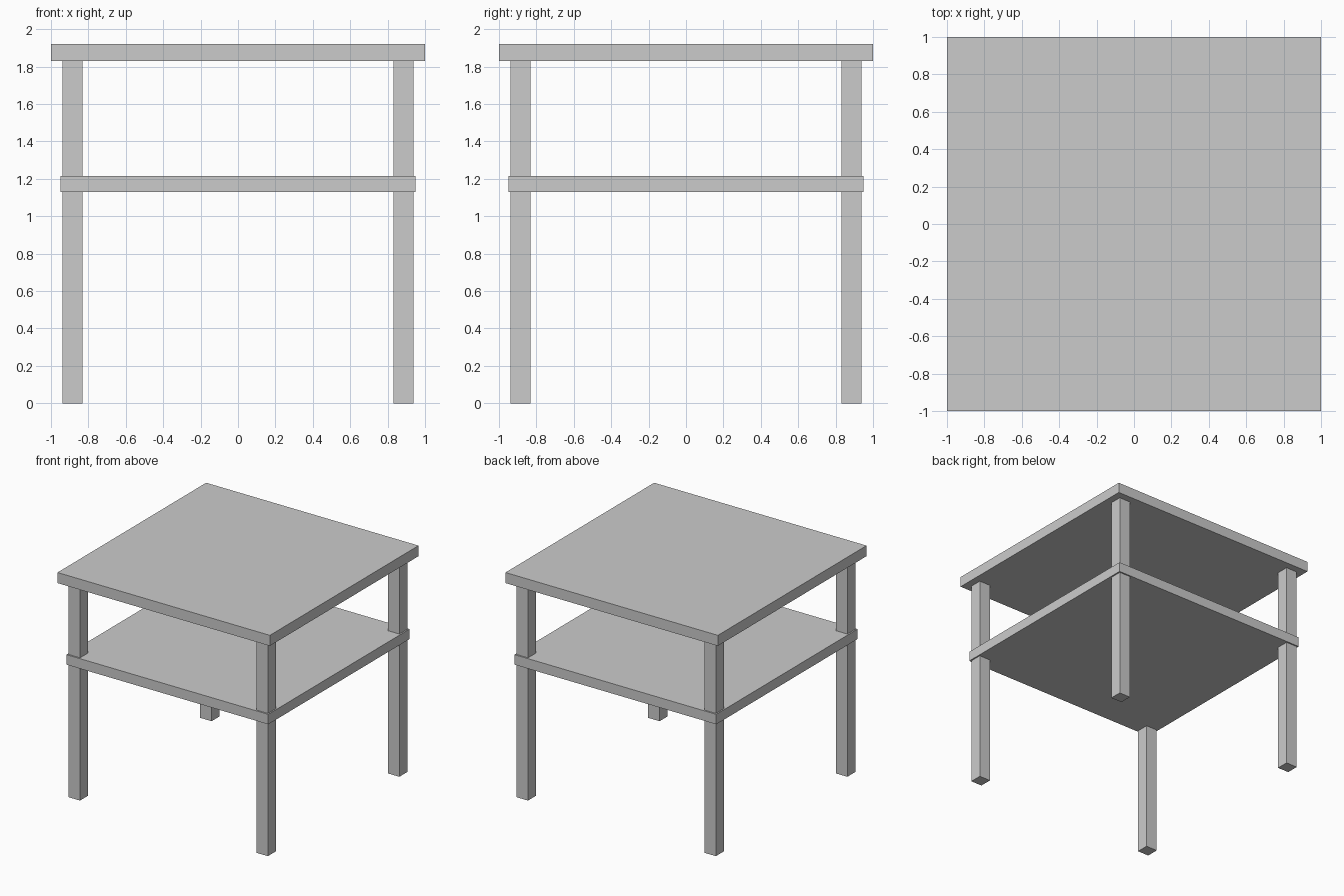
import bpy

if "Cube" in bpy.data.objects:
    bpy.data.objects.remove(bpy.data.objects["Cube"])


def box(name, x, y, z):
    """Axis-aligned box from (min, max) ranges."""
    bpy.ops.mesh.primitive_cube_add(size=1)
    ob = bpy.context.object
    ob.name = name
    lo_hi = (x, y, z)
    for v in ob.data.vertices:
        v.co = [r[1] if c > 0 else r[0] for c, r in zip(v.co, lo_hi)]
    return ob


TOP, SHELF = 1.0, 0.95          # half widths
LEG_IN, LEG_OUT = 0.831, 0.938  # leg extents from centre
TOP_Z, SHELF_Z = (1.83, 1.92), (1.13, 1.215)

# Table top and lower shelf
box("table_top", (-TOP, TOP), (-TOP, TOP), TOP_Z)
box("shelf", (-SHELF, SHELF), (-SHELF, SHELF), SHELF_Z)

# Four square legs running from the floor to the top
for sx, side in ((-1, "left"), (1, "right")):
    for sy, end in ((-1, "front"), (1, "back")):
        xr = sorted((sx * LEG_IN, sx * LEG_OUT))
        yr = sorted((sy * LEG_IN, sy * LEG_OUT))
        box(f"{end}_{side}_leg", xr, yr, (0, TOP_Z[0]))
